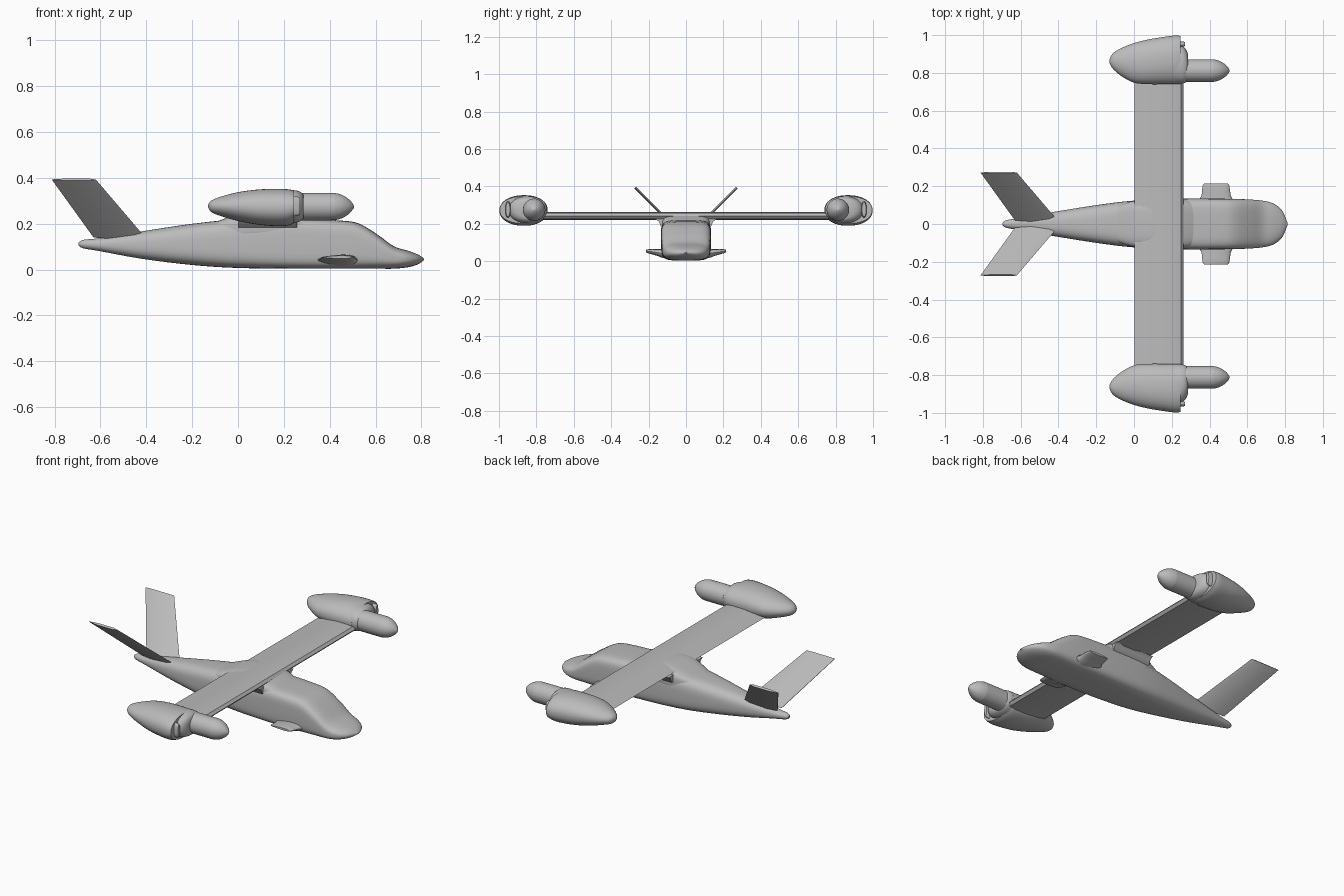
import bpy, bmesh, math
from mathutils import Vector

cube = bpy.data.objects.get("Cube")
if cube:
    bpy.data.objects.remove(cube, do_unlink=True)

grey = bpy.data.materials.new("airframe grey")
grey.use_nodes = True
COLOR = (0.5, 0.5, 0.5, 1)
grey.diffuse_color = COLOR
grey.node_tree.nodes["Principled BSDF"].inputs["Base Color"].default_value = COLOR


def finish(bm, name, angle=40):
    bmesh.ops.recalc_face_normals(bm, faces=bm.faces)
    mesh = bpy.data.meshes.new(name)
    bm.to_mesh(mesh)
    bm.free()
    mesh.materials.append(grey)
    ob = bpy.data.objects.new(name, mesh)
    bpy.context.collection.objects.link(ob)
    bpy.ops.object.select_all(action='DESELECT')
    ob.select_set(True)
    bpy.context.view_layer.objects.active = ob
    bpy.ops.object.shade_smooth_by_angle(angle=math.radians(angle))
    return ob


def skin(name, rings, angle=40):
    """Bridge equal-length closed rings and cap both ends."""
    bm = bmesh.new()
    loops = [[bm.verts.new(p) for p in ring] for ring in rings]
    n = len(loops[0])
    for a, b in zip(loops, loops[1:]):
        for i in range(n):
            j = (i + 1) % n
            bm.faces.new((a[i], a[j], b[j], b[i]))
    bm.faces.new(loops[0])
    bm.faces.new(loops[-1])
    return finish(bm, name, angle)


def smooth(stations, steps):
    """Catmull-Rom interpolation between station tuples."""
    pts = [stations[0]] + stations + [stations[-1]]
    out = []
    for p0, p1, p2, p3 in zip(pts, pts[1:], pts[2:], pts[3:]):
        for k in range(steps):
            t = k / steps
            out.append([b + t / 2 * (c - a + t * (2*a - 5*b + 4*c - d + t * (3*(b - c) + d - a)))
                        for a, b, c, d in zip(p0, p1, p2, p3)])
    return out + [list(stations[-1])]


def body(name, stations, side=1, n=40, steps=4, angle=40):
    """Loft of superellipses; station = x, y min, y max, z min, z max, exponent."""
    rings = []
    for x, y0, y1, z0, z1, e in smooth(stations, steps):
        ring = []
        for i in range(n):
            a = 2 * math.pi * (i + 0.5) / n
            c, s = math.cos(a), math.sin(a)
            u = math.copysign(abs(c) ** (2 / e), c)
            v = math.copysign(abs(s) ** (2 / e), s)
            ring.append((x, side * ((y0 + y1) / 2 + u * (y1 - y0) / 2),
                         (z0 + z1) / 2 + v * (z1 - z0) / 2))
        rings.append(ring)
    return skin(name, rings, angle)


# Fuselage: x, half width, bottom, top, squareness
hull = [(-.695, .008, .105, .118, 2), (-.675, .02, .093, .13, 2), (-.6, .034, .08, .138, 2.2),
        (-.42, .065, .047, .167, 2.6), (-.2, .1, .02, .2, 3.2), (0, .124, .007, .219, 4),
        (.25, .134, .004, .222, 5), (.45, .134, .004, .214, 5), (.53, .133, .004, .2, 4.6),
        (.61, .13, .004, .152, 4), (.68, .124, .004, .102, 3.2), (.74, .108, .01, .083, 2.6),
        (.785, .07, .023, .066, 2.2), (.812, .008, .042, .048, 2)]
body("fuselage", [(x, -w, w, b, t, e) for x, w, b, t, e in hull])

# Hump that blends the wing into the fuselage
hump = [(-.12, .085, .2), (-.02, .118, .236), (.06, .128, .258), (.2, .13, .258),
        (.28, .124, .235), (.36, .1, .2)]
body("wing_fairing", [(x, -w, w, .12, t, 4) for x, w, t in hump])

# Straight wing: thin section with rounded leading edge
foil = [(.003, .238), (.05, .252), (.13, .263), (.21, .264), (.25, .257), (.263, .242),
        (.25, .227), (.21, .22), (.13, .22), (.05, .228)]
skin("wing", [[(x, y, z) for x, z in foil] for y in (-.8, .8)], 30)

for side, label in ((1, "left"), (-1, "right")):
    # Wing root fillet
    skin(label + "_wing_root_fillet",
         [[(x, side * y, z) for y, z in ((.11, .225), (.165, .225), (.145, .212), (.134, .185), (.11, .18))]
          for x in (.003, .258)], 60)

    # Nacelle: pointed aft, bulging outboard
    body(label + "_nacelle", [
        (-.13, .855, .868, .272, .284, 2), (-.115, .825, .9, .25, .302, 2), (-.07, .785, .93, .232, .32, 2),
        (0, .748, .958, .212, .338, 2.1), (.08, .74, .978, .197, .349, 2.2), (.16, .74, .991, .19, .353, 2.2),
        (.215, .74, .998, .192, .351, 2.2), (.245, .742, .996, .202, .346, 2.2)], side)

    # Nacelle front collar and the outboard intake lip
    body(label + "_nacelle_collar", [
        (.2, .745, .95, .2, .348, 2.2), (.25, .743, .945, .204, .346, 2.2),
        (.275, .75, .925, .213, .338, 2.2), (.286, .765, .9, .225, .325, 2.2)], side)
    body(label + "_intake_lip", [
        (.2, .93, .966, .225, .325, 2.2), (.262, .938, .966, .235, .318, 2.2),
        (.27, .944, .96, .242, .31, 2.2)], side, n=20, steps=2)

    # Forward rotor pod
    pod = [(.25, .06), (.4, .06), (.43, .058), (.46, .048), (.485, .031), (.5, .014), (.506, .003)]
    body(label + "_rotor_pod", [(x, .812 - r, .812 + r, .275 - r, .275 + r, 2) for x, r in pod],
         side, n=32)

    # Sponson: leaf section tapering outboard
    rings = []
    for y, x0, x1, z0, z1 in ((.11, .34, .525, .008, .072), (.135, .348, .52, .014, .072),
                              (.15, .358, .512, .022, .07), (.18, .36, .508, .032, .069),
                              (.205, .364, .504, .04, .067), (.215, .372, .496, .046, .063)):
        ring = []
        for i in range(24):
            a = 2 * math.pi * i / 24
            shape = math.sin(a) * (0.72 + 0.28 * math.cos(a))
            ring.append(((x0 + x1) / 2 + math.cos(a) * (x1 - x0) / 2, side * y,
                         (z0 + z1) / 2 + shape * (z1 - z0) / 2))
        rings.append(ring)
    skin(label + "_sponson", rings)

    # V-tail fin: swept plate canted outward
    normal = Vector((0, -side, 1)).normalized()
    rings = []
    for y, back, front, t in ((.02, -.63, -.405, .008), (.272, -.812, -.62, .006)):
        chord = front - back
        outline = [(0, .2), (.3, 1), (.85, 1), (1, 0), (.85, -1), (.3, -1), (0, -.2)]
        rings.append([Vector((back + f * chord, side * y, y + .121)) + normal * (t * k) for f, k in outline])
    skin(label + "_tail_fin", rings, 30)
